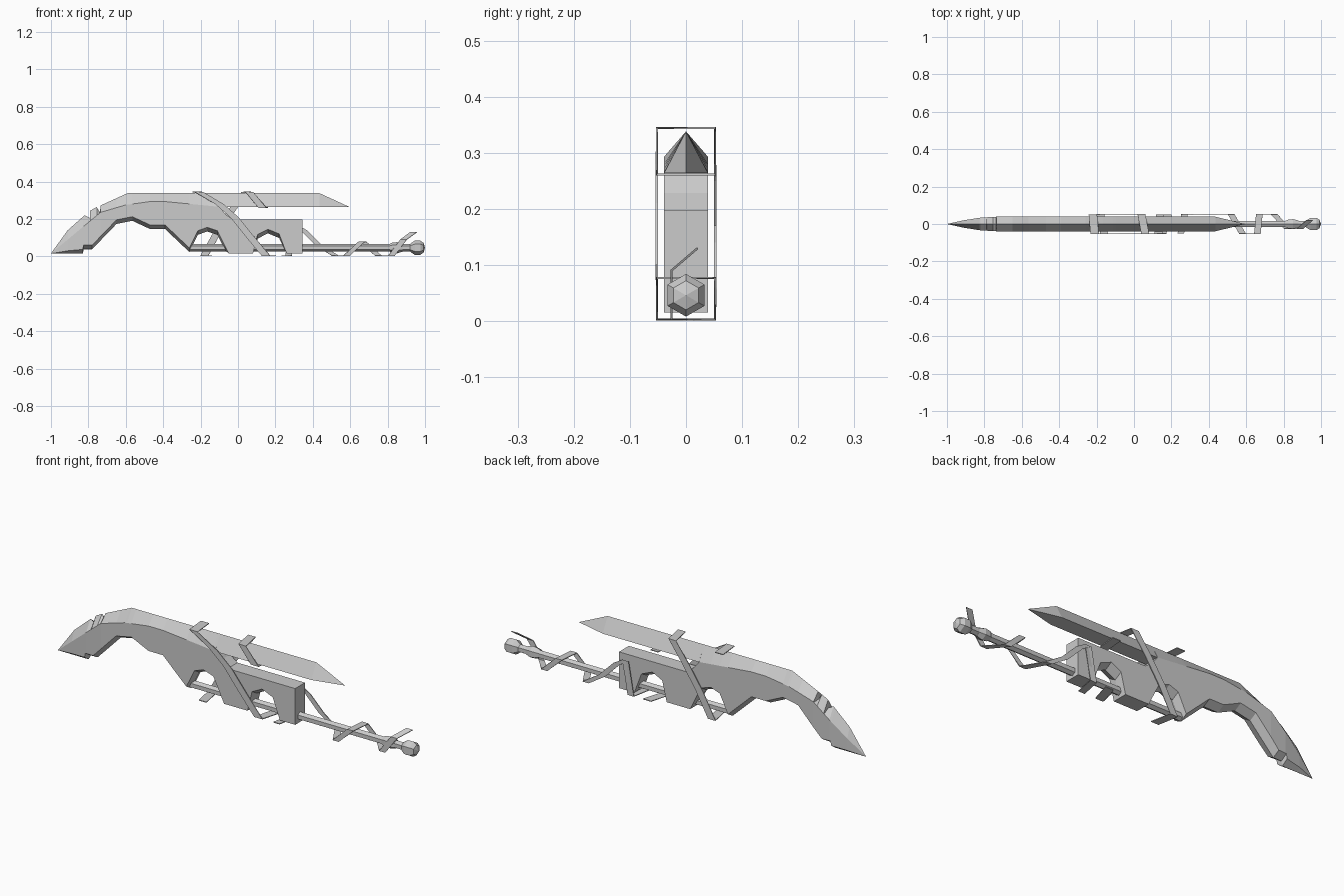
import bpy, bmesh, math

cube = bpy.data.objects.get("Cube")
if cube:
    bpy.data.objects.remove(cube, do_unlink=True)

grey = bpy.data.materials.new("plain grey")
grey.use_nodes = True
colour = (0.6, 0.6, 0.6, 1)
grey.diffuse_color = colour
grey.node_tree.nodes["Principled BSDF"].inputs["Base Color"].default_value = colour


def finish(name, bm):
    """Clean the mesh and link it as a flat shaded object."""
    bmesh.ops.remove_doubles(bm, verts=bm.verts, dist=0.0002)
    bmesh.ops.recalc_face_normals(bm, faces=bm.faces)
    mesh = bpy.data.meshes.new(name)
    bm.to_mesh(mesh)
    bm.free()
    mesh.materials.append(grey)
    obj = bpy.data.objects.new(name, mesh)
    bpy.context.collection.objects.link(obj)
    return obj


def loft(name, sections):
    """Skin a list of equal-length closed cross-sections and cap both ends."""
    bm = bmesh.new()
    rings = [[bm.verts.new(p) for p in section] for section in sections]
    for a, b in zip(rings, rings[1:]):
        for i in range(len(a)):
            j = (i + 1) % len(a)
            bm.faces.new((a[i], a[j], b[j], b[i]))
    bm.faces.new(rings[0])
    bm.faces.new(rings[-1])
    bmesh.ops.dissolve_degenerate(bm, dist=0.0002, edges=bm.edges)
    return finish(name, bm)


def height(profile, x):
    """Height of a polyline profile at x."""
    for (xa, za), (xb, zb) in zip(profile, profile[1:]):
        if xa <= x <= xb:
            return za + (zb - za) * (x - xa) / (xb - xa)
    return profile[-1][1]


def hex_section(x, w, ridge, shoulder, lower, keel):
    return [(x, 0, ridge), (x, w, shoulder), (x, w, lower),
            (x, 0, keel), (x, -w, lower), (x, -w, shoulder)]


# Curved body: top ridge, shoulder and arched lower edge
ridge = [(-1, .016), (-.91, .14), (-.82, .22), (-.792, .205), (-.79, .245),
         (-.755, .263), (-.738, .235), (-.735, .272), (-.59, .338),
         (-.1, .338), (-.097, .262), (-.07, .228), (-.03, .197), (.345, .197)]
shoulder = [(-1, .016), (-.91, .09), (-.82, .165), (-.735, .235), (-.6, .275),
            (-.47, .293), (-.39, .293), (-.1, .265), (-.07, .228),
            (-.03, .197), (.345, .197)]
lower = [(-1, .015), (-.91, .03), (-.83, .037), (-.825, .06), (-.78, .06),
         (-.65, .195), (-.565, .212), (-.47, .168), (-.39, .168), (-.26, .045),
         (-.215, .137), (-.165, .155), (-.11, .137), (-.05, .015), (.08, .015),
         (.105, .117), (.16, .145), (.22, .12), (.26, .015), (.345, .015)]
width = [(-1, .0), (-.91, .02), (-.82, .034), (-.735, .039), (.345, .039)]
stations = sorted({p[0] for p in ridge + shoulder + lower})
sections = []
for x in stations:
    low = height(lower, x)
    sections.append(hex_section(x, height(width, x), height(ridge, x),
                                height(shoulder, x), low, max(low - .022, .015)))
loft("curved_body", sections)

# Upper blade: roof-shaped bar ending in a point
loft("upper_blade", [[(x, 0, top), (x, w, .264), (x, -w, .264)]
                     for x, w, top in ((-.1, .039, .338), (.435, .039, .338),
                                       (.595, 0, .2645))])


# Six-sided rod with collar and faceted pommel
def lathe(name, profile, z=.046, sides=6):
    rings = []
    for x, r in profile:
        angles = [math.tau * (k + .5) / sides for k in range(sides)]
        rings.append([(x, r * math.cos(a), z + r * math.sin(a)) for a in angles])
    return loft(name, rings)


lathe("rod", [(-.26, .02), (.93, .02)])
lathe("collar", [(.81, .02), (.825, .027), (.85, .03), (.88, .021)])
lathe("pommel", [(.92, .02), (.928, .027), (.945, .038),
                 (.975, .038), (.992, .026), (1, 0)])


# Flat straps that wind around the body and the rod
def strap(name, path, breadth):
    bm = bmesh.new()
    last = None
    for x, y, z in path:
        pair = [bm.verts.new((x + s * breadth / 2, y, z)) for s in (-1, 1)]
        if last:
            bm.faces.new((last[0], last[1], pair[1], pair[0]))
        last = pair
    obj = finish(name, bm)
    solid = obj.modifiers.new("thickness", "SOLIDIFY")
    solid.thickness = .004
    solid.offset = 0


F, B = -.052, .052
strap("long_strap", [(-.22, B, .344), (-.21, F, .344), (-.1, F, .28),
                     (-.02, F, .21), (.06, F, .11), (.15, F, .003),
                     (.18, B, .003)], .045)
strap("back_strap", [(-.16, F, .003), (-.18, B, .003), (-.11, B, .13),
                     (-.03, B, .25), (.04, B, .344), (.06, F, .344),
                     (.13, F, .261), (.14, B, .261)], .042)
strap("rod_strap", [(.25, F, .003), (.27, B, .003), (.3, B, .17),
                    (.35, B, .14), (.43, B, .06), (.52, B, .003),
                    (.58, F, .003), (.66, F, .077), (.67, B, .077),
                    (.75, B, .003), (.82, F / 2, .003), (.885, F / 2, .09),
                    (.94, -F / 2.5, .13)], .035)
